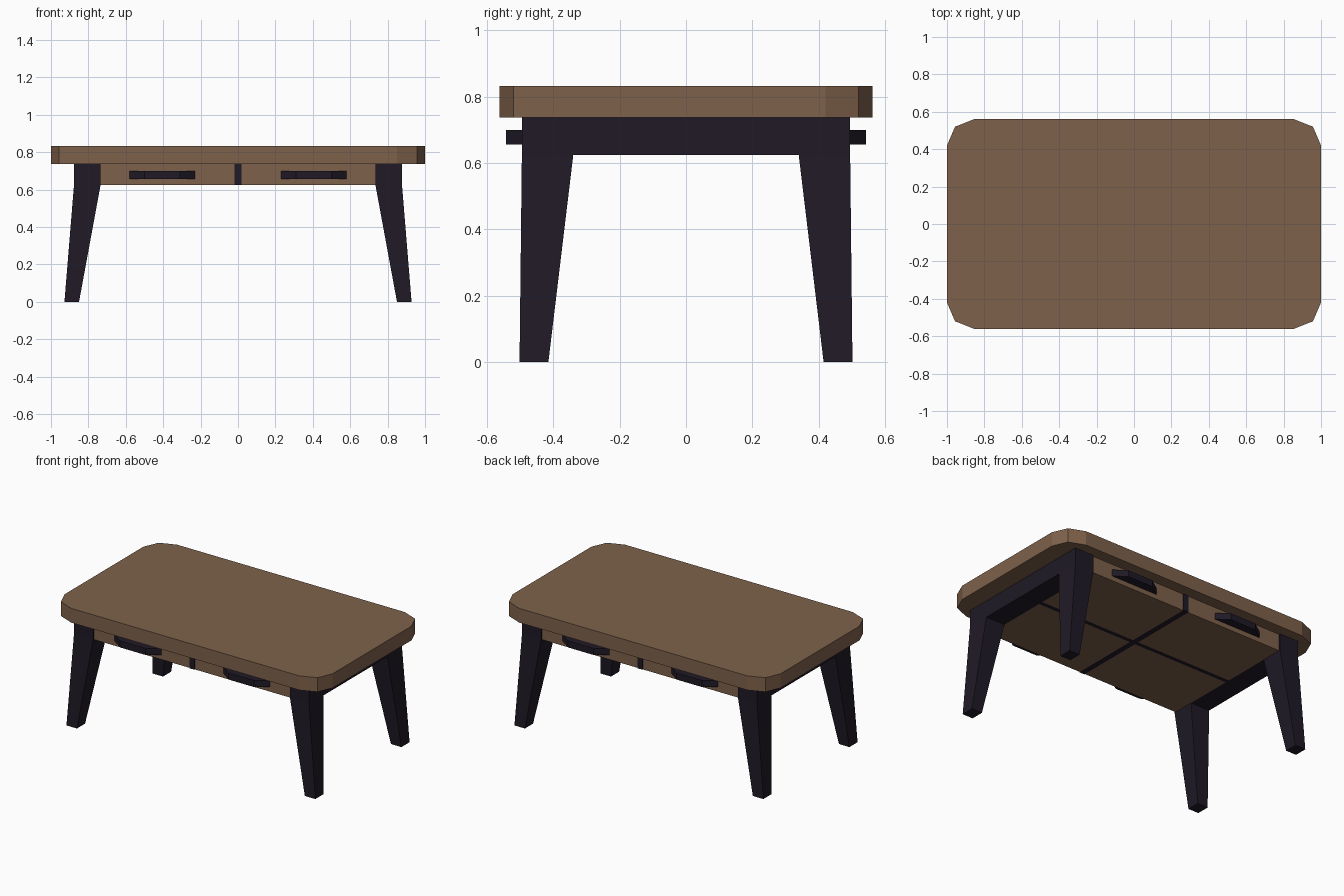
import bpy, bmesh

if "Cube" in bpy.data.objects:
    bpy.data.objects.remove(bpy.data.objects["Cube"])

def material(name, color):
    m = bpy.data.materials.new(name)
    m.diffuse_color = (*color, 1)
    m.use_nodes = True
    m.node_tree.nodes["Principled BSDF"].inputs["Base Color"].default_value = m.diffuse_color
    return m

WOOD = material("brown_wood", (0.21, 0.12, 0.07))
DARK = material("dark_paint", (0.014, 0.010, 0.019))

def make(name, verts, faces, mat):
    me = bpy.data.meshes.new(name)
    me.from_pydata(verts, [], faces)
    bm = bmesh.new()
    bm.from_mesh(me)
    bmesh.ops.recalc_face_normals(bm, faces=bm.faces)
    bm.to_mesh(me)
    bm.free()
    me.materials.append(mat)
    ob = bpy.data.objects.new(name, me)
    bpy.context.collection.objects.link(ob)
    return ob

def prism(name, outline, z0, z1, mat):
    n = len(outline)
    verts = [(x, y, z) for z in (z0, z1) for x, y in outline]
    faces = [tuple(range(n)), tuple(range(n, 2 * n))]
    faces += [(i, (i + 1) % n, n + (i + 1) % n, n + i) for i in range(n)]
    return make(name, verts, faces, mat)

def box(name, x0, x1, y0, y1, z0, z1, mat):
    return prism(name, [(x0, y0), (x1, y0), (x1, y1), (x0, y1)], z0, z1, mat)

TOP, LOW = 0.737, 0.624

# Table top with faceted corners
corner = [(1, 0.42), (0.957, 0.52), (0.85, 0.5625)]
outline = (corner + [(-x, y) for x, y in corner[::-1]]
           + [(-x, -y) for x, y in corner] + [(x, -y) for x, y in corner[::-1]])
prism("table_top", outline, TOP, 0.833, WOOD)

# End frames: an arch of apron and two tapered, splayed legs
arch = [(-0.495, TOP), (-0.495, LOW), (-0.502, 0), (-0.415, 0), (-0.34, LOW),
        (0.34, LOW), (0.415, 0), (0.502, 0), (0.495, LOW), (0.495, TOP)]
panels = [(0, 1, 4, 5, 8, 9), (1, 2, 3, 4), (5, 6, 7, 8)]
n = len(arch)
for side, s in (("left", -1), ("right", 1)):
    inner = [(s * (0.85 if z == 0 else 0.735), y, z) for y, z in arch]
    outer = [(s * (0.928 if z == 0 else 0.877), y, z) for y, z in arch]
    faces = panels + [tuple(i + n for i in p) for p in panels]
    faces += [(i, (i + 1) % n, n + (i + 1) % n, n + i) for i in range(n)]
    make(side + "_leg_frame", inner + outer, faces, DARK)

# Dividers between the drawers
box("cross_divider", -0.02, 0.02, -0.49, 0.49, LOW, TOP, DARK)
for side, s in (("left", -1), ("right", 1)):
    a, b = sorted((s * 0.02, s * 0.735))
    box(side + "_long_divider", a, b, -0.015, 0.015, LOW, TOP, DARK)

# Four drawers with bevelled bar handles
for side, s in (("left", -1), ("right", 1)):
    for face, t in (("front", -1), ("back", 1)):
        xs = sorted((s * 0.02, s * 0.735))
        ys = sorted((t * 0.015, t * 0.485))
        box(f"{face}_{side}_drawer", *xs, *ys, LOW, TOP, WOOD)
        pull = [(0.23, 0.485), (0.58, 0.485), (0.50, 0.543), (0.31, 0.543)]
        prism(f"{face}_{side}_handle", [(s * x, t * y) for x, y in pull],
              0.656, 0.70, DARK)
